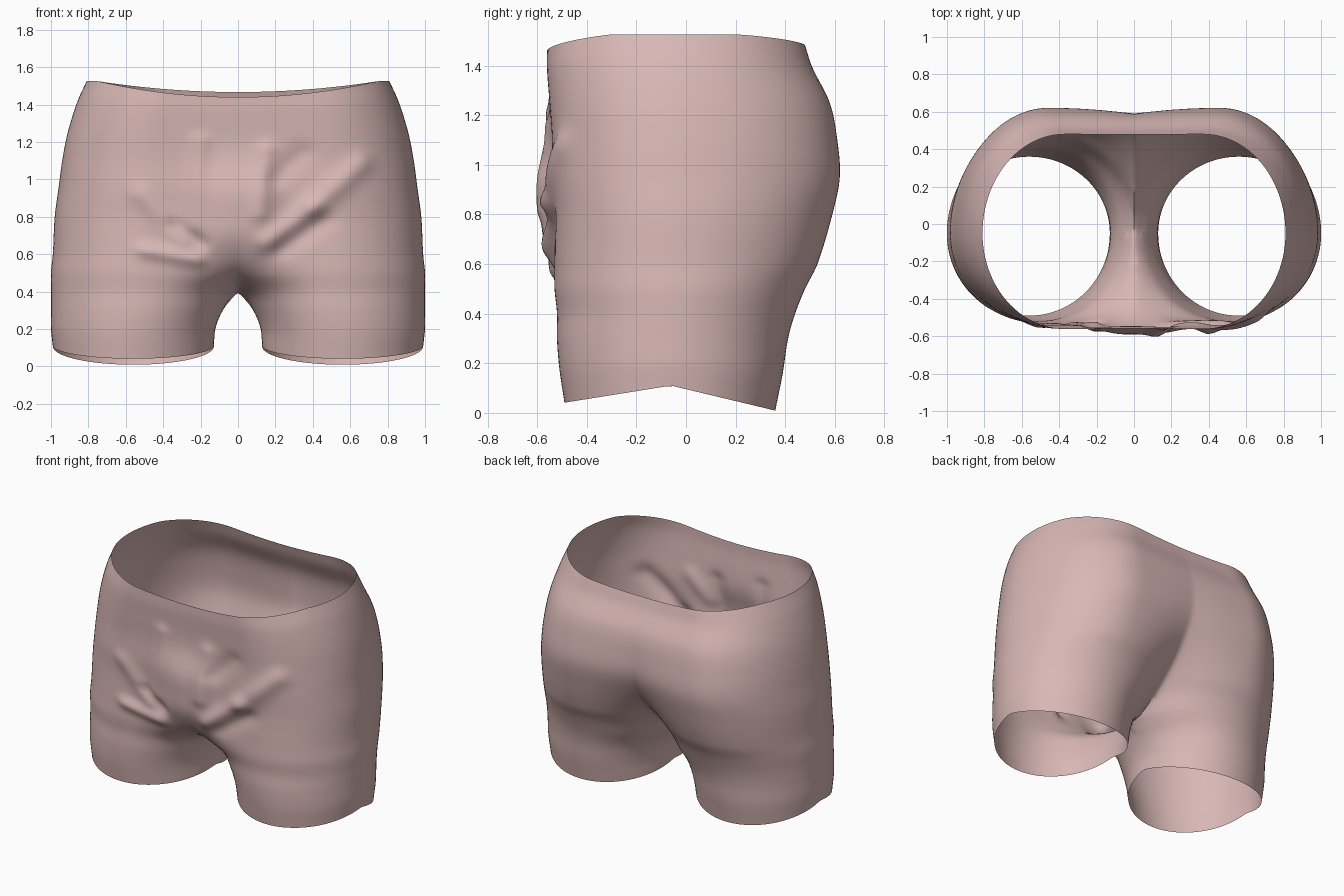
import bpy, bmesh, math
from mathutils import Vector

old = bpy.data.objects.get("Cube")
if old:
    bpy.data.objects.remove(old)

# Levels: height, outer x, leg axis x, front y, back y, front join, back join
# (join above 1 = separate legs, below 1 = halves merged at the middle)
LEVELS = [
    (.10, .99, .56, -.49, .36, 1.30, 1.30),
    (.20, 1.0, .55, -.51, .39, 1.28, 1.28),
    (.30, 1.0, .53, -.52, .41, 1.18, 1.18),
    (.40, 1.0, .51, -.52, .44, 1.0, 1.0),
    (.50, 1.0, .50, -.53, .48, .60, .90),
    (.60, .99, .49, -.53, .53, .30, .78),
    (.80, .98, .47, -.53, .59, .15, .50),
    (.95, .96, .46, -.54, .62, .12, .34),
    (1.1, .94, .45, -.54, .61, .10, .25),
    (1.25, .91, .43, -.55, .58, .10, .18),
    (1.4, .86, .40, -.56, .51, .10, .12),
    (1.5, .81, .37, -.56, .48, .10, .10),
]
ROWS, OUTER, INNER = 84, 48, 22


def level_at(z):
    """Smoothly interpolated level values at height z."""
    last = len(LEVELS) - 1
    i = 0
    while i < last - 1 and z > LEVELS[i + 1][0]:
        i += 1
    a, b = LEVELS[i], LEVELS[i + 1]
    p, n = LEVELS[max(i - 1, 0)], LEVELS[min(i + 2, last)]
    h = b[0] - a[0]
    t = (z - a[0]) / h
    out = []
    for k in range(1, len(a)):
        ma = (b[k] - p[k]) / (b[0] - p[0]) * h
        mb = (n[k] - a[k]) / (n[0] - a[0]) * h
        out.append((2*t**3 - 3*t*t + 1) * a[k] + (t**3 - 2*t*t + t) * ma
                   + (3*t*t - 2*t**3) * b[k] + (t**3 - t*t) * mb)
    return out


def ring(z):
    """Outline of one half: outer hip arc, then the inner back and front."""
    xo, xc, yf, yb, jf, jb = level_at(z)
    yc = -.05
    pts = []
    for i in range(OUTER + 1):
        ang = math.pi * (i / OUTER - .5)
        depth = yb - yc if ang > 0 else yc - yf
        pts.append((xc + (xo - xc) * math.cos(ang), yc + depth * math.sin(ang)))

    def inner(join, y_far):
        reach = xc / join
        end = min(reach, xc + .05)
        arc = []
        for i in range(1, INNER + 1):
            d = end * math.sin(i / INNER * math.pi / 2)
            arc.append((xc - d, yc + (y_far - yc) * math.sqrt(max(0, 1 - (d / reach)**2))))
        return arc

    return pts + inner(jb, yb) + inner(jf, yf)[::-1]


def rim_shift(x, y, t):
    """Curved waist edge and notched leg hems."""
    low, high = max(0, 1 - t / .2), max(0, (t - .75) / .25)
    hem = -.16 * abs(y + .06) if y < -.06 else -.24 * abs(y + .06)
    base = 1.44 if y < 0 else 1.467
    waist = base + (1.525 - base) * min(1, abs(x) / .75)**2 - 1.5
    return (hem + .01) * low**2 + waist * high**2


# Cloth folds on the front: start, end, width, height
FOLDS = [
    ((.16, .66), (.40, .85), .055, .030),
    ((.40, .85), (.66, 1.08), .06, .028),
    ((.15, 1.15), (.12, .82), .05, .022),
    ((-.2, 1.2), (-.24, .75), .045, .018),
    ((-.52, .92), (-.3, .68), .05, .018),
    ((-.5, .62), (-.22, .57), .04, .025),
    ((-.34, .76), (-.2, .66), .035, -.02),
    ((.22, .62), (.46, .78), .05, -.018),
    ((.2, 1.0), (.34, 1.14), .05, -.015),
]


def fold_depth(x, z):
    # Central pouch, steeper at its lower edge
    drop = .27 if z > .8 else .20
    depth = .06 * math.exp(-(abs(x) / .21)**3 - (abs(z - .8) / drop)**3)
    for a, b, width, amp in FOLDS:
        a, b, p = Vector(a), Vector(b), Vector((x, z))
        t = max(0, min(1, (p - a).dot(b - a) / (b - a).length_squared))
        depth += amp * math.exp(-((p - a.lerp(b, t)).length / width)**2)
    return depth


# One half as a tube, trimmed at the middle plane
bm = bmesh.new()
rings = []
for r in range(ROWS + 1):
    t = r / ROWS
    z = .1 + 1.4 * t
    rings.append([bm.verts.new((x, y, z + rim_shift(x, y, t))) for x, y in ring(z)])
for lo, hi in zip(rings, rings[1:]):
    for i in range(len(lo)):
        j = (i + 1) % len(lo)
        bm.faces.new((lo[i], lo[j], hi[j], hi[i]))
bmesh.ops.remove_doubles(bm, verts=bm.verts, dist=.0005)
bmesh.ops.bisect_plane(bm, geom=bm.verts[:] + bm.edges[:] + bm.faces[:], dist=.0005,
                       plane_co=(0, 0, 0), plane_no=(1, 0, 0), clear_inner=True)

# Other half, welded along the middle
bmesh.ops.mirror(bm, geom=bm.verts[:] + bm.edges[:] + bm.faces[:],
                 axis='X', merge_dist=.001)
bmesh.ops.remove_doubles(bm, verts=bm.verts, dist=.001)

# Soften the middle seams, leaving the rims alone
seam = [v for v in bm.verts if abs(v.co.x) < .14 and .36 < v.co.z < 1.4 and not v.is_boundary]
for _ in range(5):
    bmesh.ops.smooth_vert(bm, verts=seam, factor=.5,
                          use_axis_x=True, use_axis_y=True, use_axis_z=True)

# Raise the front folds
for v in bm.verts:
    front = max(0, min(1, (-v.co.y - .3) / .18))
    if front:
        v.co.y -= fold_depth(v.co.x, v.co.z) * front
bmesh.ops.recalc_face_normals(bm, faces=bm.faces)

mesh = bpy.data.meshes.new("shorts")
bm.to_mesh(mesh)
bm.free()
shorts = bpy.data.objects.new("shorts", mesh)
bpy.context.collection.objects.link(shorts)

# Cloth colour
cloth = bpy.data.materials.new("dusty_pink_cloth")
cloth.use_nodes = True
colour = (.69, .48, .465, 1)
cloth.diffuse_color = colour
cloth.node_tree.nodes["Principled BSDF"].inputs["Base Color"].default_value = colour
mesh.materials.append(cloth)

for o in bpy.context.selected_objects:
    o.select_set(False)
bpy.context.view_layer.objects.active = shorts
shorts.select_set(True)
bpy.ops.object.shade_smooth_by_angle(angle=math.radians(50))
